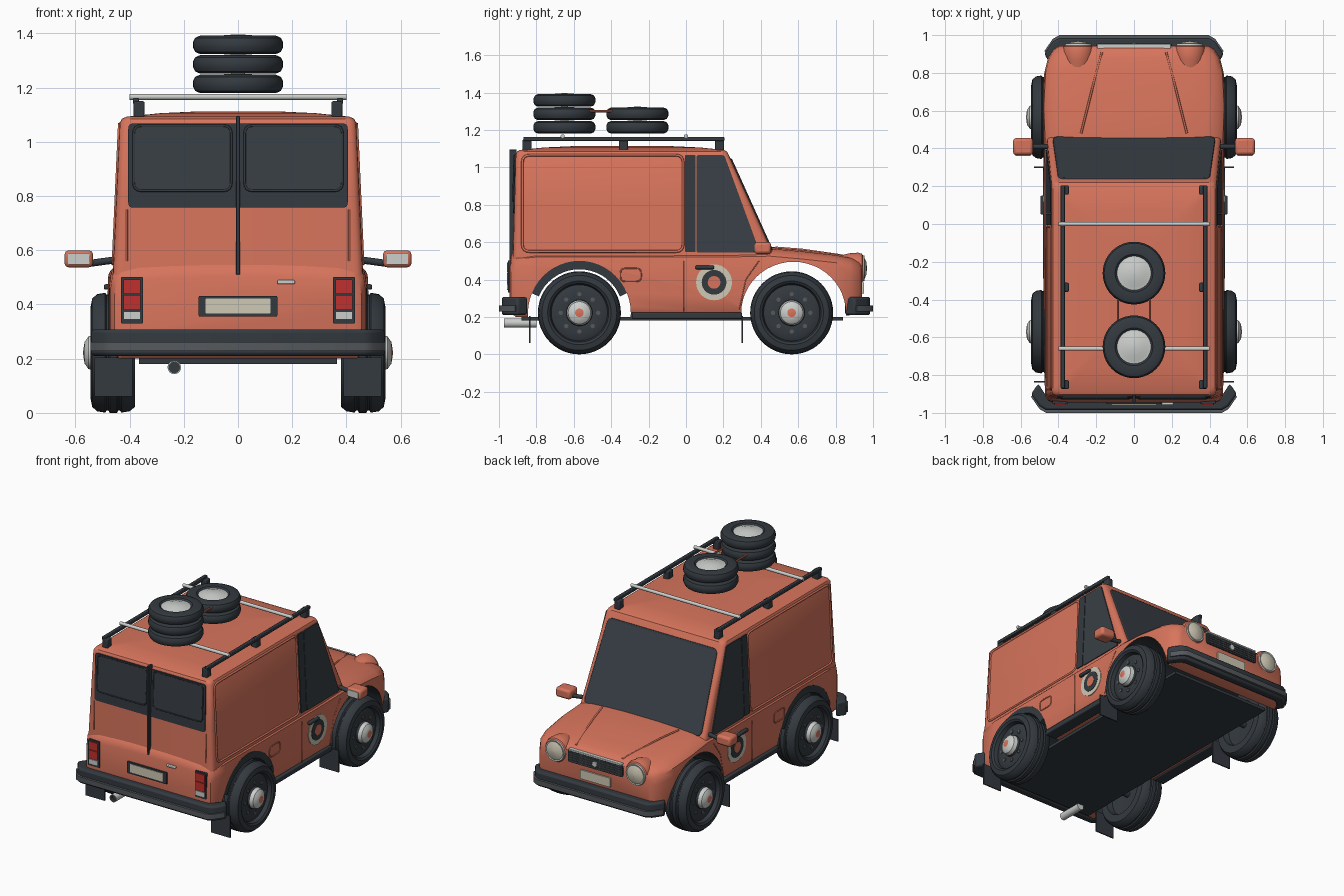
import bpy, bmesh, math
from mathutils import Vector, Matrix

if "Cube" in bpy.data.objects:
    bpy.data.objects.remove(bpy.data.objects["Cube"])

def material(name, *rgb):
    m = bpy.data.materials.new(name)
    m.use_nodes = True
    m.diffuse_color = (*rgb, 1)
    m.node_tree.nodes["Principled BSDF"].inputs["Base Color"].default_value = (*rgb, 1)
    return m

ORANGE = material("coral paint", .68, .175, .107)
DARK = material("dark trim", .034, .042, .051)
GLASS = material("tinted glass", .04, .05, .06)
GREY = material("rubber grey", .09, .1, .11)
CHROME = material("pale metal", .6, .62, .6)
CREAM = material("cream", .62, .58, .46)
RED = material("tail red", .53, .03, .025)

def finish(name, bm, mats, bevel=0, smooth=True):
    bmesh.ops.recalc_face_normals(bm, faces=bm.faces)
    me = bpy.data.meshes.new(name)
    bm.to_mesh(me)
    bm.free()
    ob = bpy.data.objects.new(name, me)
    bpy.context.collection.objects.link(ob)
    for m in mats:
        me.materials.append(m)
    if bevel:
        b = ob.modifiers.new("Bevel", "BEVEL")
        b.width, b.segments = bevel, 2
    if smooth:
        bpy.ops.object.select_all(action="DESELECT")
        ob.select_set(True)
        bpy.context.view_layer.objects.active = ob
        bpy.ops.object.shade_smooth_by_angle(angle=math.radians(35))
    return ob

def loft(name, rings, mats, smooth=True):
    bm = bmesh.new()
    rows = [[bm.verts.new(p) for p in ring] for ring in rings]
    for a, b in zip(rows, rows[1:]):
        for i in range(len(a)):
            j = (i + 1) % len(a)
            bm.faces.new((a[i], a[j], b[j], b[i]))
    bm.faces.new(rows[0])
    bm.faces.new(rows[-1])
    return finish(name, bm, mats, 0, smooth)

def box(name, lo, hi, mat, bevel=.006):
    lo, hi = Vector(lo), Vector(hi)
    bm = bmesh.new()
    bmesh.ops.create_cube(bm, size=1, matrix=Matrix.Translation((lo + hi) / 2) @ Matrix.Diagonal((*(hi - lo), 1)))
    return finish(name, bm, [mat], bevel)

def lathe(name, centre, axis, profile, mats, n=40):
    """profile rows: radius, distance along axis, material of the band that follows"""
    turn = Vector((0, 0, 1)).rotation_difference(Vector(axis)).to_matrix().to_4x4()
    bm = bmesh.new()
    rows = [[bm.verts.new((max(r, .0005) * math.cos(math.tau * i / n), max(r, .0005) * math.sin(math.tau * i / n), a))
             for i in range(n)] for r, a, _ in profile]
    for k, (a, b) in enumerate(zip(rows, rows[1:])):
        for i in range(n):
            j = (i + 1) % n
            bm.faces.new((a[i], a[j], b[j], b[i])).material_index = profile[k][2]
    bm.faces.new(rows[0]).material_index = profile[0][2]
    bm.faces.new(rows[-1]).material_index = profile[-1][2]
    bm.transform(Matrix.Translation(centre) @ turn)
    return finish(name, bm, mats)

def rod(name, a, b, r, mat, n=12):
    a, b = Vector(a), Vector(b)
    return lathe(name, a, (b - a).normalized(), [(r, 0, 0), (r, (b - a).length, 0)], [mat], n)

def rounded(pts, r, n=4):
    out = []
    for i, p in enumerate(pts):
        p, q, s = Vector(p), Vector(pts[i - 1]), Vector(pts[(i + 1) % len(pts)])
        a, b = p + (q - p).normalized() * r, p + (s - p).normalized() * r
        for k in range(n + 1):
            t = k / n
            out.append(a * (1 - t) ** 2 + p * 2 * t * (1 - t) + b * t * t)
    return out

def rect(u0, v0, u1, v1, r=.015):
    return rounded([(u0, v0), (u1, v0), (u1, v1), (u0, v1)], r)

def disc(u, v, r, n=32):
    return [(u + r * math.cos(math.tau * i / n), v + r * math.sin(math.tau * i / n)) for i in range(n)]

def plate(name, pts, surface, mat, d0=-.003, d1=.006):
    return loft(name, [[surface(u, v, d) for u, v in pts] for d in (d0, d1)], [mat])

def outline(name, pts, surface, mat, r=.005, closed=True):
    cu = bpy.data.curves.new(name, "CURVE")
    cu.dimensions, cu.bevel_depth, cu.bevel_resolution = "3D", r, 1
    sp = cu.splines.new("POLY")
    sp.points.add(len(pts) - 1)
    for p, (u, v) in zip(sp.points, pts):
        p.co = (*surface(u, v, 0), 1)
    sp.use_cyclic_u = closed
    cu.materials.append(mat)
    ob = bpy.data.objects.new(name, cu)
    bpy.context.collection.objects.link(ob)
    bpy.ops.object.select_all(action="DESELECT")
    ob.select_set(True)
    bpy.context.view_layer.objects.active = ob
    bpy.ops.object.convert(target="MESH")

# Surfaces that plates sit on
def cab_x(z): return .46 - (z - .55) * .045
def cab_rear(z): return -.925 + (z - .53) * .027
def cab_front(z): return .47 - (z - .53) * .45
def cab_side(s): return lambda u, v, d: (s * (cab_x(v) + d), u, v)
def low_side(s): return lambda u, v, d: (s * (.476 + d), u, v)
def back(u, v, d): return (u, cab_rear(v) - d, v)
def low_back(u, v, d): return (u, -.945 - d, v)
def screen(u, v, d): return (u, cab_front(v) + d, v)
def nose(u, v, d): return (u, .942 + d, v)

# Lower body: stations along y of half width, top and bottom height
stations = [(-.945, .43, .50, .25), (-.935, .455, .535, .22), (-.91, .47, .56, .2), (-.8, .475, .57, .2),
            (.2, .476, .57, .2), (.45, .478, .575, .2), (.62, .485, .56, .2), (.8, .475, .54, .2),
            (.88, .455, .525, .21), (.925, .425, .51, .23), (.942, .4, .49, .26)]
def section(y, w, t, b):
    half = [(.25 * w, t), (.5 * w, t - .003), (.8 * w, t - .01), (.93 * w, t - .025), (.985 * w, t - .05),
            (w, t - .1), (w, .31), (.98 * w, b + .03), (.93 * w, b)]
    return [(x, y, z) for x, z in half] + [(-x, y, z) for x, z in reversed(half)]
body = loft("lower_body", [section(*s) for s in stations], [ORANGE, DARK], False)
for y, ry, rz in ((-.57, .275, .28), (.575, .28, .275)):
    ring = [(y + ry * u, .22 + rz * v) for u, v in disc(0, 0, 1, 48)]
    cutter = loft("arch_cutter", [[(x, *p) for p in ring] for x in (-.7, .7)], [ORANGE, DARK], False)
    for f in cutter.data.polygons:
        f.material_index = 1
    cutter.hide_render = True
    cut = body.modifiers.new("Arch", "BOOLEAN")
    cut.object, cut.operation, cut.solver = cutter, "DIFFERENCE", "EXACT"
    bpy.context.view_layer.objects.active = body
    bpy.ops.object.modifier_apply(modifier=cut.name)
    bpy.data.objects.remove(cutter)
bpy.ops.object.select_all(action="DESELECT")
body.select_set(True)
bpy.context.view_layer.objects.active = body
bpy.ops.object.shade_smooth_by_angle(angle=math.radians(35))

# Cabin with crowned roof
def cab_ring(z, inset=0, lift=0):
    x = cab_x(z) - inset
    return [(p.x, p.y, z + lift) for p in rect(-x, cab_rear(z) + inset, x, cab_front(z) - inset, .035)]
loft("cabin", [cab_ring(.5), cab_ring(.8), cab_ring(1.07), cab_ring(1.07, .008, .015), cab_ring(1.07, .025, .023),
               cab_ring(1.07, .15, .036), cab_ring(1.07, .3, .043)], [ORANGE])
box("floor", (-.365, -.88, .18), (.365, .84, .2), DARK, 0)

# Windscreen and rear doors
pane = rounded([(-.425, .56), (.425, .56), (.395, 1.04), (-.395, 1.04)], .03)
plate("windscreen", pane, screen, GLASS)
outline("windscreen_seal", pane, screen, DARK, .007)
plate("rear_window_band", rect(-.405, .757, .405, 1.068, .02), back, DARK)
for s in (-1, 1):
    a, b = sorted((s * .025, s * .385))
    plate("rear_window", rect(a, .82, b, 1.06, .03), back, GLASS, 0, .009)
    outline("rear_window_seal", rect(a, .82, b, 1.06, .03), lambda u, v, d: back(u, v, .007), DARK, .005)
    outline("rear_door_seam", [(s * .41, .56), (s * .41, .75)], back, ORANGE, .004, False)
box("rear_door_bar", (-.008, -.945, .51), (.008, -.905, 1.095), DARK, .003)
box("rear_handle", (.145, -.958, .475), (.21, -.93, .49), CHROME, .004)
plate("rear_plate_frame", rect(-.145, .355, .145, .432, .005), low_back, DARK, -.01, .008)
plate("rear_plate", rect(-.12, .367, .12, .422, .005), low_back, CREAM, 0, .012)

for s in (-1, 1):
    # Side panel, door glass and trim
    outline("side_panel_edge", rect(-.875, .55, -.015, 1.065, .04), cab_side(s), ORANGE, .007)
    plate("door_pillar", rect(-.005, .548, .052, 1.065, .005), cab_side(s), DARK)
    plate("door_window", rounded([(.056, .545), (.395, .545), (.205, 1.065), (.056, 1.065)], .012), cab_side(s), GLASS)
    outline("door_seam", [(-.01, .5), (-.01, .23)], low_side(s), ORANGE, .003, False)
    outline("door_front_seam", [(.39, .5), (.32, .4), (.285, .24)], low_side(s), ORANGE, .003, False)
    outline("filler_edge", rect(-.35, .39, -.24, .46, .025), low_side(s), ORANGE, .004)
    for k, (r, m) in enumerate(((.096, CREAM), (.066, DARK), (.034, ORANGE))):
        plate("door_roundel", disc(.15, .385, r), low_side(s), m, -.003, .003 + .002 * k)
    a, b = sorted((s * .47, s * .495))
    box("door_handle", (a, .05, .455), (b, .15, .475), DARK)
    a, b = sorted((s * .4, s * .482))
    box("sill", (a, -.29, .19), (b, .3, .225), DARK)
    # Mirror
    rod("mirror_stalk", (s * .45, .41, .565), (s * .56, .41, .55), .013, DARK)
    a, b = sorted((s * .535, s * .64))
    box("mirror_shell", (a, .365, .537), (b, .455, .6), ORANGE, .015)
    plate("mirror_glass", rect(a + .012, .547, b - .012, .59, .01), lambda u, v, d: (u, .365 - d, v), CHROME, 0, .004)
    # Tail lamp
    a, b = sorted((s * .35, s * .432))
    plate("tail_lamp_frame", rect(a, .33, b, .502, .006), low_back, DARK, -.015, .006)
    for z0, z1, m in ((.345, .375, CHROME), (.38, .435, RED), (.439, .492, RED)):
        plate("tail_lamp_lens", rect(a + .009, z0, b - .009, z1, .004), low_back, m, 0, .012)
    # Headlamp
    lathe("headlamp", (s * .295, .8, .46), (0, 1, 0),
          [(.06, 0, 0), (.08, .07, 0), (.084, .12, 0), (.078, .14, 0), (.07, .145, 1), (.068, .155, 1),
           (.06, .153, 2), (.035, .164, 2), (0, .168, 2)], [ORANGE, CHROME, CREAM])
    # Bonnet crease
    outline("bonnet_crease", [(.17, .91), (.2, .8), (.245, .62), (.28, .48)],
            lambda u, v, d: (s * u, v, .575 - .19 * max(0, v - .48) ** 1.45 - .004), ORANGE, .006, False)
    # Wheels, arch liner and mud flaps
    for y in (-.57, .565):
        lathe("wheel", (s * .46, y, .222), (s, 0, 0),
              [(0, -.03, 0), (.14, -.04, 0), (.15, -.08, 0), (.2, -.08, 0), (.216, -.06, 0), (.221, -.03, 0),
               (.214, -.025, 0), (.214, -.018, 0), (.222, -.013, 0), (.222, .013, 0), (.214, .018, 0), (.214, .025, 0),
               (.221, .03, 0), (.216, .06, 0), (.2, .078, 0), (.17, .084, 0), (.157, .075, 0), (.15, .05, 0),
               (.12, .062, 0), (.07, .056, 0), (.066, .07, 1), (.06, .092, 1), (.04, .106, 1), (.023, .109, 2),
               (0, .112, 2)], [DARK, CHROME, ORANGE], 48)
        for k in range(8):
            c, q = math.cos(k * math.tau / 8), math.sin(k * math.tau / 8)
            rod("wheel_stud", (s * .5, y + .1 * c, .222 + .1 * q), (s * .525, y + .1 * c, .222 + .1 * q), .012, GREY, 8)
    arc = [(math.cos(t * math.pi / 24), math.sin(t * math.pi / 24)) for t in range(3, 22)]
    band = [(-.57 + .275 * c, .22 + .28 * q) for c, q in arc] + [(-.57 + .235 * c, .22 + .235 * q) for c, q in reversed(arc)]
    plate("rear_arch_liner", band, low_side(s), DARK, -.11, -.002)
    for y in (-.835, .3):
        a, b = sorted((s * .39, s * .53))
        box("mud_flap", (a, y - .004, .06), (b, y + .004, .205), DARK, 0)
    # Roof rail
    a, b = sorted((s * .365, s * .388))
    box("roof_rail", (a, -.87, 1.14), (b, .205, 1.162), DARK, .004)
    for y in (-.85, -.335, .18):
        a, b = sorted((s * .345, s * .385))
        box("rail_foot", (a, y - .024, 1.09), (b, y + .024, 1.15), DARK)
for y in (-.57, .565):
    rod("axle", (-.44, y, .222), (.44, y, .222), .02, DARK)

# Grille and front plate
plate("grille", rect(-.2, .415, .2, .49, .012), nose, DARK, -.02, .008)
for k in range(4):
    plate("grille_bar", rect(-.19, .425 + .015 * k, .19, .43 + .015 * k, .001), nose, GREY, 0, .014)
for k in range(-5, 6):
    plate("grille_rib", rect(k * .034 - .002, .418, k * .034 + .002, .487, .001), nose, GREY, 0, .011)
box("grille_top_strip", (-.195, .92, .49), (.195, .954, .502), CHROME, .003)
plate("grille_badge", disc(0, .452, .018, 16), nose, CHROME, 0, .017)
plate("front_plate", rect(-.11, .325, .11, .385, .005), nose, CREAM, -.01, .009)

# Bumpers
for name, s, w in (("rear_bumper", -1, .545), ("front_bumper", 1, .475)):
    outer = [(-w, .9), (-w + .045, .965), (-w + .08, .985), (w - .08, .985), (w - .045, .965), (w, .9)]
    inner = [(x * .93, y - .055) for x, y in reversed(outer)]
    bar = plate(name, outer + inner, lambda u, v, d: (u, s * v, d), DARK, .21, .308)
    bevel = bar.modifiers.new("Bevel", "BEVEL")
    bevel.width, bevel.segments = .012, 2
    plate(name + "_strip", [(x, y + .015) for x, y in outer] + [(x, y + .03) for x, y in inner],
          lambda u, v, d: (u, s * v, d), GREY, .228, .262)
lathe("exhaust", (-.235, -.8, .168), (0, -1, 0),
      [(.025, 0, 0), (.025, .172, 0), (.02, .172, 1), (.02, .15, 1), (0, .15, 1)], [CHROME, DARK], 20)

# Roof load
for y in (0, -.66):
    rod("roof_crossbar", (-.4, y, 1.166), (.4, y, 1.166), .011, CHROME)
for y, count in ((-.26, 2), (-.65, 3)):
    for k in range(count):
        lathe("spare_wheel", (0, y, 1.18 + .072 * k), (0, 0, 1),
              [(0, .01, 0), (.09, .005, 0), (.14, 0, 0), (.158, .008, 0), (.166, .024, 0), (.166, .044, 0),
               (.158, .06, 0), (.14, .068, 0), (.1, .066, 0), (.09, .058, 1), (.075, .06, 1), (.05, .07, 1),
               (0, .073, 1)], [DARK, CHROME])
for s in (-1, 1):
    rod("load_strap", (s * .085, -.6, 1.3), (s * .085, -.3, 1.3), .006, ORANGE, 8)
